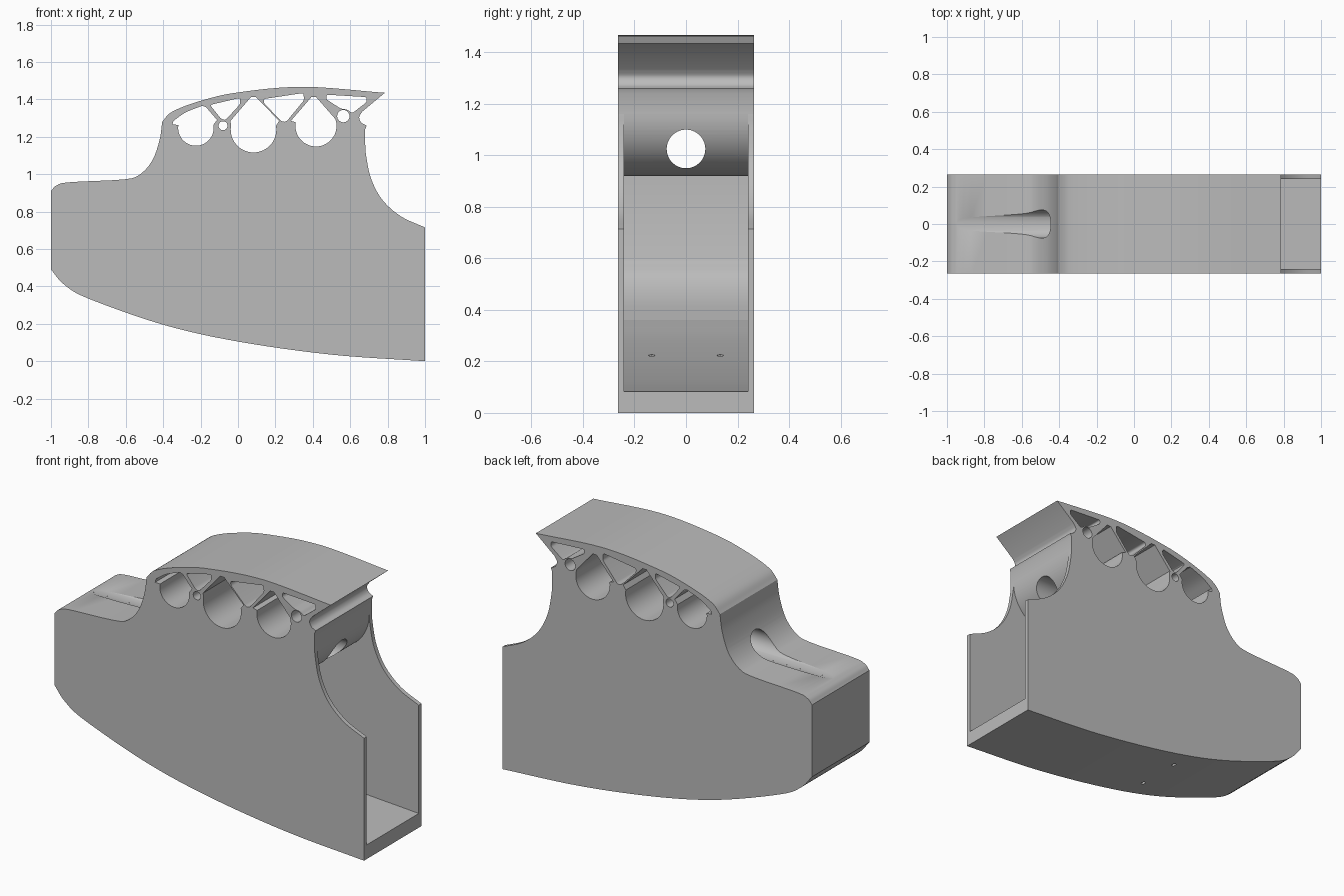
import bpy
import bmesh
import math
from mathutils import Vector
from mathutils.geometry import tessellate_polygon

default_cube = bpy.data.objects.get("Cube")
if default_cube:
    bpy.data.objects.remove(default_cube, do_unlink=True)

OUTER = 0.265
INNER = 0.24

grey = bpy.data.materials.new("plain_grey")
grey.use_nodes = True
grey.diffuse_color = (0.5, 0.5, 0.5, 1)
grey.node_tree.nodes["Principled BSDF"].inputs["Base Color"].default_value = (0.5, 0.5, 0.5, 1)

bm = bmesh.new()
shared_verts = {}


def vert(p, y):
    key = (round(p.x, 5), round(y, 5), round(p.y, 5))
    if key not in shared_verts:
        shared_verts[key] = bm.verts.new(key)
    return shared_verts[key]


def add_face(*corners):
    """Face from (side point, y) corners, skipping repeated ones."""
    verts = list(dict.fromkeys(vert(p, y) for p, y in corners))
    if len(verts) > 2 and not bm.faces.get(verts):
        bm.faces.new(verts)


def line(*points):
    return [Vector(p) for p in points]


def smooth_run(points, steps=6):
    """Smooth curve through the given points, ends included."""
    pts = line(*points)
    padded = [2 * pts[0] - pts[1]] + pts + [2 * pts[-1] - pts[-2]]
    result = []
    for a, b, c, d in zip(padded, padded[1:], padded[2:], padded[3:]):
        for step in range(steps):
            t = step / steps
            result.append(0.5 * (2 * b + (c - a) * t
                                 + (2 * a - 5 * b + 4 * c - d) * t ** 2
                                 + (3 * b - a - 3 * c + d) * t ** 3))
    return result + [pts[-1]]


def arc(x, z, radius, start, end, steps=24):
    """Points on an arc, with angles in degrees."""
    angles = [math.radians(start + (end - start) * i / steps) for i in range(steps + 1)]
    return [Vector((x + radius * math.cos(a), z + radius * math.sin(a))) for a in angles]


def rounded(points, radius=0.012, steps=4):
    """Polygon with its corners rounded off."""
    pts = line(*points)
    result = []
    for i, corner in enumerate(pts):
        before = corner + (pts[i - 1] - corner).normalized() * radius
        after = corner + (pts[(i + 1) % len(pts)] - corner).normalized() * radius
        for step in range(steps + 1):
            t = step / steps
            result.append(before * (1 - t) ** 2 + corner * 2 * t * (1 - t) + after * t ** 2)
    return result


def tidy(points):
    """Closed outline without repeated points."""
    return [p for i, p in enumerate(points) if (p - points[i - 1]).length > 0.0001]


class RoundHole:
    """Hole measured along side axis 0 (length) or 1 (height), at each y centre."""

    def __init__(self, axis, centre, radius, y_centres, steps):
        self.axis, self.centre, self.radius = axis, centre, radius
        self.y_centres, self.steps = y_centres, steps

    def half_gap(self, p):
        return math.sqrt(max(0, self.radius ** 2 - (p[self.axis] - self.centre) ** 2))

    def pierce(self, curve):
        """Resample a curve inside the hole; give the new curve and that part of it."""
        k = self.axis
        sign = 1 if curve[-1][k] > curve[0][k] else -1
        inside = []
        for i in range(self.steps + 1):
            level = self.centre - sign * self.radius * math.cos(math.pi * i / self.steps)
            a, b = next((a, b) for a, b in zip(curve, curve[1:])
                        if a[k] != b[k] and min(a[k], b[k]) <= level <= max(a[k], b[k]))
            inside.append(a.lerp(b, (level - a[k]) / (b[k] - a[k])))
        before = [p for p in curve if (p[k] - self.centre) * sign < -self.radius]
        after = [p for p in curve if (p[k] - self.centre) * sign > self.radius]
        return before + inside + after, inside

    def wall(self, start, end):
        """Round wall joining the two pierced surfaces."""
        for a, b, c, d in zip(start, start[1:], end[1:], end):
            for y in self.y_centres:
                for side in (-1, 1):
                    add_face(*[(p, y + side * self.half_gap(p)) for p in (a, b, c, d)])


def strip(curve, low, high, hole=None):
    """Surface swept across the width, leaving out the hole."""
    def edges(p):
        gaps = [(y - hole.half_gap(p), y + hole.half_gap(p)) for y in hole.y_centres] if hole else []
        return [low] + [y for gap in gaps for y in gap] + [high]

    for a, b in zip(curve, curve[1:]):
        ya, yb = edges(a), edges(b)
        for i in range(0, len(ya), 2):
            add_face((a, ya[i]), (a, ya[i + 1]), (b, yb[i + 1]), (b, yb[i]))


def flat_side(outlines, y):
    """Flat wall with openings at one y position."""
    points = [p for outline in outlines for p in outline]
    for triangle in tessellate_polygon([[p.to_3d() for p in o] for o in outlines]):
        add_face(*[(points[i], y) for i in triangle])


bore = RoundHole(1, 1.025, 0.075, [0], 32)
drains = RoundHole(0, -0.18, 0.013, [-0.133, 0.133], 12)

# Outer outline: keel, nose with neck and roof, rear lip, open rear
keel, keel_hole = drains.pierce(smooth_run(
    [(1, 0), (0.5, 0.035), (0, 0.105), (-0.4, 0.195), (-0.8, 0.335), (-0.93, 0.41), (-1, 0.49)]))
nose = smooth_run([(-1, 0.91), (-0.97, 0.94), (-0.9, 0.957), (-0.62, 0.971), (-0.53, 0.995),
                   (-0.46, 1.07), (-0.42, 1.18), (-0.405, 1.28)])
roof = smooth_run([(-0.405, 1.28), (-0.35, 1.335), (-0.2, 1.392), (0, 1.437),
                   (0.35, 1.467), (0.785, 1.435)])
top, top_hole = bore.pierce(nose + roof[1:])
lip = [roof[-1]] + smooth_run([(0.665, 1.335), (0.648, 1.305), (0.66, 1.275), (0.688, 1.26)], 4)
lip += line((0.68, 1.24), (0.68, 1.16))
opening = smooth_run([(0.68, 1.16), (0.685, 1.1), (0.71, 0.98), (0.77, 0.865),
                      (0.87, 0.775), (1, 0.715)]) + line((1, 0.083))

# Interior outline: floor, front wall and curved ceiling
floor, floor_hole = drains.pierce(smooth_run(
    [(1, 0.083), (0.5, 0.118), (0, 0.187), (-0.4, 0.277), (-0.65, 0.36)]))
front_wall = smooth_run([(-0.65, 0.36), (-0.8, 0.44), (-0.89, 0.52), (-0.92, 0.6)])
ceiling, ceiling_hole = bore.pierce(front_wall + line((-0.92, 0.92)) + arc(0.44, 1.16, 0.24, -90, 0))

# Large round windows with pointed tops
first_top = smooth_run([(-0.19, 1.366), (-0.28, 1.33), (-0.345, 1.285)], 4)
openings = [
    arc(-0.225, 1.247, 0.095, -190, 10) + line((-0.112, 1.29), (-0.17, 1.357))
    + first_top + line((-0.35, 1.265)),
    arc(0.083, 1.238, 0.122, -190, 10)
    + line((0.22, 1.285), (0.095, 1.413), (0.07, 1.413), (-0.04, 1.285)),
    arc(0.417, 1.258, 0.11, -190, 10)
    + line((0.52, 1.295), (0.417, 1.413), (0.393, 1.413), (0.283, 1.285)),
    # Triangular truss openings under the roof
    rounded([(-0.15, 1.37), (0.012, 1.408), (0.012, 1.375), (-0.068, 1.288), (-0.09, 1.295)]),
    rounded([(0.138, 1.402), (0.35, 1.434), (0.353, 1.395), (0.258, 1.28), (0.235, 1.28),
             (0.138, 1.38)]),
    rounded([(0.472, 1.425), (0.688, 1.412), (0.688, 1.385), (0.61, 1.325), (0.585, 1.345),
             (0.55, 1.35), (0.472, 1.4)]),
    # Small pin holes between the windows
    arc(-0.08, 1.259, 0.024, 0, 360),
    arc(0.563, 1.31, 0.033, 0, 360),
]
openings = [tidy(o) for o in openings]

# Surfaces across the width
strip(keel, -OUTER, OUTER, drains)
strip([keel[-1], top[0]], -OUTER, OUTER)
strip(top, -OUTER, OUTER, bore)
strip(lip, -OUTER, OUTER)
strip([opening[-1], keel[0]], -OUTER, OUTER)
strip(floor, -INNER, INNER, drains)
strip(ceiling, -INNER, INNER, bore)
for outline in openings:
    strip(outline + outline[:1], -OUTER, OUTER)
bore.wall(top_hole, ceiling_hole)
drains.wall(keel_hole, floor_hole)

# Side walls, inside and out, with their rear rims
for side in (-1, 1):
    flat_side([tidy(keel + top + lip + opening)] + openings, side * OUTER)
    flat_side([tidy(floor + ceiling + opening)], side * INNER)
    strip(opening, side * INNER, side * OUTER)

bmesh.ops.recalc_face_normals(bm, faces=bm.faces[:])
mesh = bpy.data.meshes.new("body_shell")
bm.to_mesh(mesh)
bm.free()
mesh.materials.append(grey)
body = bpy.data.objects.new("body_shell", mesh)
bpy.context.scene.collection.objects.link(body)
bpy.context.view_layer.objects.active = body
body.select_set(True)
bpy.ops.object.shade_smooth_by_angle(angle=math.radians(30))
